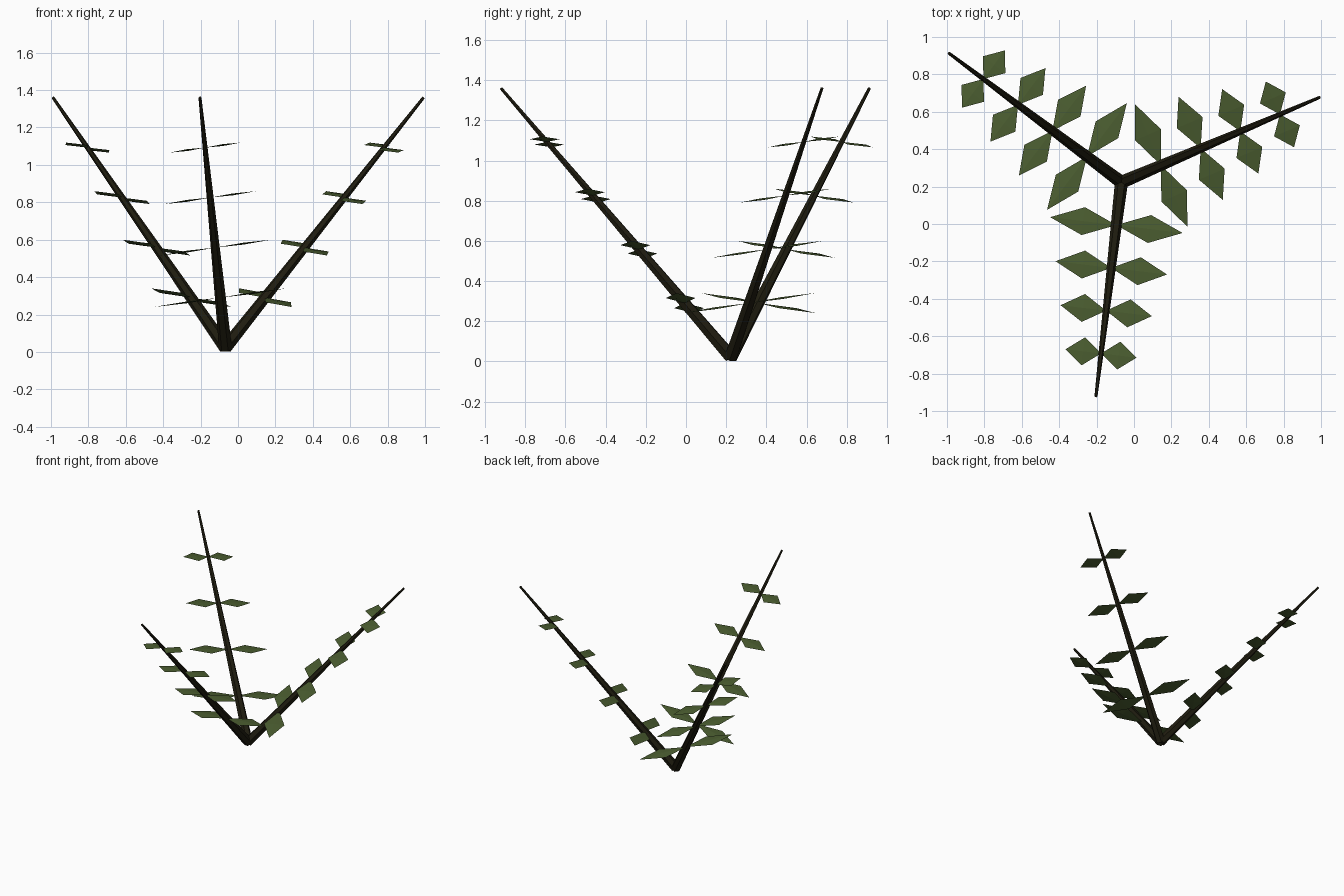
import bpy, bmesh, math
from mathutils import Vector, Matrix

if "Cube" in bpy.data.objects:
    bpy.data.objects.remove(bpy.data.objects["Cube"])


def material(name, rgb):
    m = bpy.data.materials.new(name)
    m.diffuse_color = (*rgb, 1)
    m.use_nodes = True
    m.node_tree.nodes["Principled BSDF"].inputs["Base Color"].default_value = m.diffuse_color
    return m


STEM = material("dark bark", (0.014, 0.012, 0.005))
LEAF = material("leaf green", (0.07, 0.11, 0.03))
BASE = Vector((-0.067, 0.223, 0.023))
REACH, RISE = 1.152, 1.337


def finish(bm, name, mat):
    bmesh.ops.recalc_face_normals(bm, faces=bm.faces)
    me = bpy.data.meshes.new(name)
    bm.to_mesh(me)
    bm.free()
    me.materials.append(mat)
    bpy.context.collection.objects.link(bpy.data.objects.new(name, me))


def add_leaf(bm, root, side, along, length, half_width=0.075, thick=0.005):
    # flat diamond blade with a very slight ridge on both faces
    up = side.cross(along).normalized()
    mid = root + side * length / 2
    ring = [bm.verts.new(p) for p in (root, mid + along * half_width,
                                      root + side * length, mid - along * half_width)]
    for s in (1, -1):
        peak = bm.verts.new(mid + up * thick * s)
        for i in range(4):
            bm.faces.new((ring[i], ring[(i + 1) % 4], peak))


for n, angle in enumerate((23.2, 143.2, 263.2), 1):
    a = math.radians(angle)
    out = Vector((math.cos(a), math.sin(a), 0))
    left = Vector((-math.sin(a), math.cos(a), 0))
    axis = out * REACH + Vector((0, 0, RISE))

    # tapered stem
    bm = bmesh.new()
    rot = Matrix((left.cross(axis.normalized()), left, axis.normalized())).transposed().to_4x4()
    bmesh.ops.create_cone(bm, cap_ends=True, segments=6, radius1=0.035, radius2=0.008,
                          depth=axis.length,
                          matrix=Matrix.Translation(BASE + axis / 2) @ rot)
    finish(bm, f"stem_{n}", STEM)

    # four leaf pairs, twisted so the left leaf rises and the right one dips
    bm = bmesh.new()
    tilted = (left + Vector((0, 0, 0.14))).normalized()
    for t, length in ((0.2, 0.36), (0.4, 0.303), (0.6, 0.248), (0.8, 0.193)):
        for s in (1, -1):
            add_leaf(bm, BASE + axis * t, tilted * s, out, length)
    finish(bm, f"leaves_{n}", LEAF)
